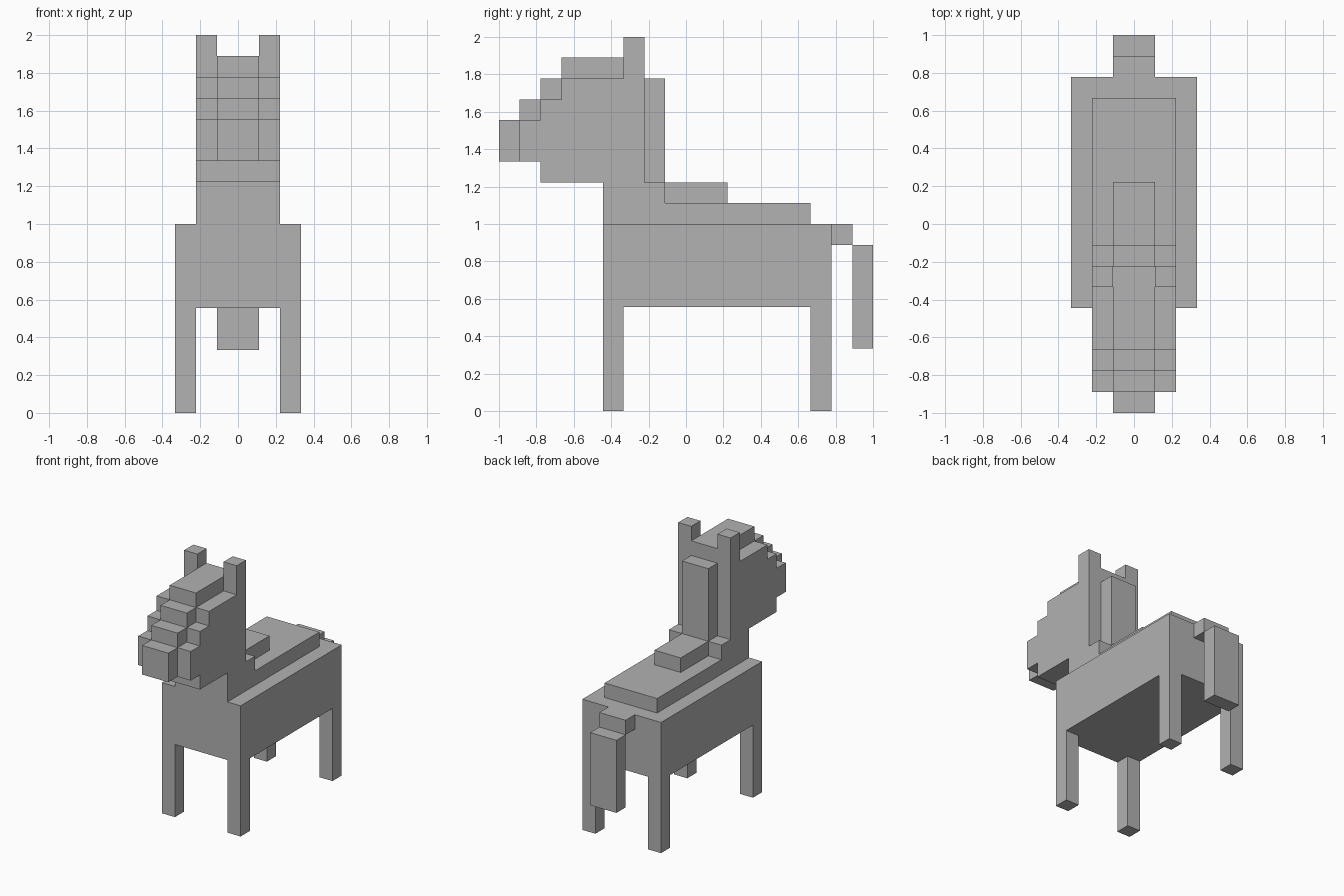
import bpy
import bmesh

U = 1 / 9  # edge length of one block

cube = bpy.data.objects.get("Cube")
if cube:
    bpy.data.objects.remove(cube, do_unlink=True)

grey = bpy.data.materials.new("plain_grey")
grey.use_nodes = True
colour = (0.445, 0.445, 0.445, 1)
grey.diffuse_color = colour
grey.node_tree.nodes["Principled BSDF"].inputs["Base Color"].default_value = colour


def prism(name, xs, profile):
    """Extrude a side profile of (y, z) block corners across the x range."""
    bm = bmesh.new()
    face = bm.faces.new([bm.verts.new((xs[0] * U, y * U, z * U)) for y, z in profile])
    ext = bmesh.ops.extrude_face_region(bm, geom=[face])
    verts = [v for v in ext["geom"] if isinstance(v, bmesh.types.BMVert)]
    bmesh.ops.translate(bm, verts=verts, vec=((xs[1] - xs[0]) * U, 0, 0))
    bmesh.ops.recalc_face_normals(bm, faces=bm.faces)
    mesh = bpy.data.meshes.new(name)
    bm.to_mesh(mesh)
    bm.free()
    mesh.materials.append(grey)
    obj = bpy.data.objects.new(name, mesh)
    bpy.context.collection.objects.link(obj)
    return obj


def box(name, xs, ys, zs):
    (a, b), (c, d) = ys, zs
    return prism(name, xs, [(a, c), (b, c), (b, d), (a, d)])


# Trunk and raised back
box("body", (-3, 3), (-4, 7), (5, 9))
box("back_ridge", (-2, 2), (-1, 6), (9, 10))

# Legs and ears, one on each side
for side, xs, ear_xs in (("left", (2, 3), (1, 2)), ("right", (-3, -2), (-2, -1))):
    box(f"front_leg_{side}", xs, (-4, -3), (0, 5))
    box(f"back_leg_{side}", xs, (6, 7), (0, 5))
    box(f"ear_{side}", ear_xs, (-3, -2), (16, 18))

# Neck and stepped head
prism("neck_and_head", (-2, 2), [
    (-4, 9), (-1, 9), (-1, 11), (-2, 11), (-2, 16), (-6, 16), (-6, 15),
    (-7, 15), (-7, 14), (-8, 14), (-8, 12), (-7, 12), (-7, 11), (-4, 11)])

# Narrow raised strip along the face
for name, ys, zs in (("muzzle", (-9, -8), (12, 14)),
                     ("nose_step", (-8, -7), (14, 15)),
                     ("brow_step", (-7, -6), (15, 16)),
                     ("crown", (-6, -2), (16, 17))):
    box(name, (-1, 1), ys, zs)

# Mane down the neck and onto the back
box("mane", (-1, 1), (-2, -1), (11, 16))
box("mane_end", (-1, 1), (-1, 2), (10, 11))

# Tail
box("tail_root", (-1, 1), (7, 8), (8, 9))
box("tail", (-1, 1), (8, 9), (3, 8))
